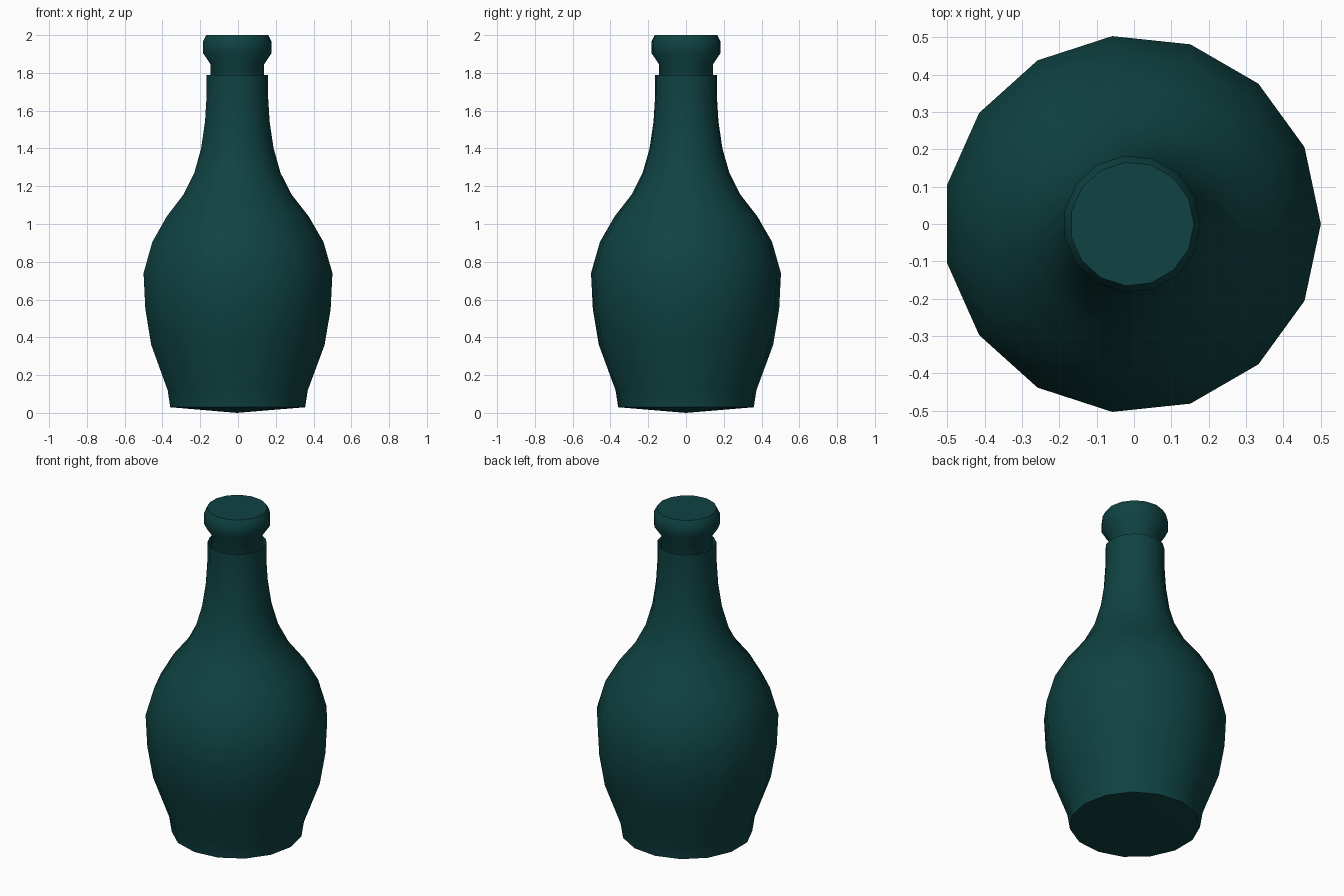
import bpy, bmesh, math

if "Cube" in bpy.data.objects:
    bpy.data.objects.remove(bpy.data.objects["Cube"])

SIDES = 15
AXIS_X = -0.0055   # an odd side count puts the axis slightly off the box centre

glass = bpy.data.materials.new("dark_green")
glass.diffuse_color = (0.005, 0.055, 0.055, 1)
glass.use_nodes = True
glass.node_tree.nodes["Principled BSDF"].inputs["Base Color"].default_value = glass.diffuse_color


def lathe(name, profile, sharp_angle):
    """Revolve (radius, z) points; a zero radius becomes a single pole."""
    bm = bmesh.new()
    rings = []
    for r, z in profile:
        if r == 0:
            rings.append([bm.verts.new((AXIS_X, 0, z))] * SIDES)
        else:
            rings.append([bm.verts.new((AXIS_X + r * math.cos(a), r * math.sin(a), z))
                          for a in (math.tau * i / SIDES for i in range(SIDES))])
    for low, high in zip(rings, rings[1:]):
        for i in range(SIDES):
            j = (i + 1) % SIDES
            quad = [low[i], low[j], high[j], high[i]]
            bm.faces.new(list(dict.fromkeys(quad)))
    mesh = bpy.data.meshes.new(name)
    bm.to_mesh(mesh)
    bm.free()
    mesh.materials.append(glass)
    obj = bpy.data.objects.new(name, mesh)
    bpy.context.collection.objects.link(obj)
    bpy.ops.object.select_all(action='DESELECT')
    obj.select_set(True)
    bpy.context.view_layer.objects.active = obj
    bpy.ops.object.shade_smooth_by_angle(angle=math.radians(sharp_angle))
    return obj


# Bottle: shallow pointed base, swelling belly, slim open neck
lathe("bottle_body", [
    (0, 0), (0.361, 0.03), (0.375, 0.12), (0.464, 0.36), (0.496, 0.55),
    (0.5055, 0.74), (0.458, 0.905), (0.380, 1.04), (0.290, 1.155),
    (0.231, 1.27), (0.194, 1.40), (0.173, 1.54), (0.164, 1.685), (0.164, 1.79),
], 60)

# Stopper: plug seated in the neck with a flared, bevelled head
lathe("stopper", [
    (0, 1.62), (0.143, 1.62), (0.143, 1.845), (0.184, 1.905),
    (0.184, 1.965), (0.166, 2.0), (0, 2.0),
], 50)
